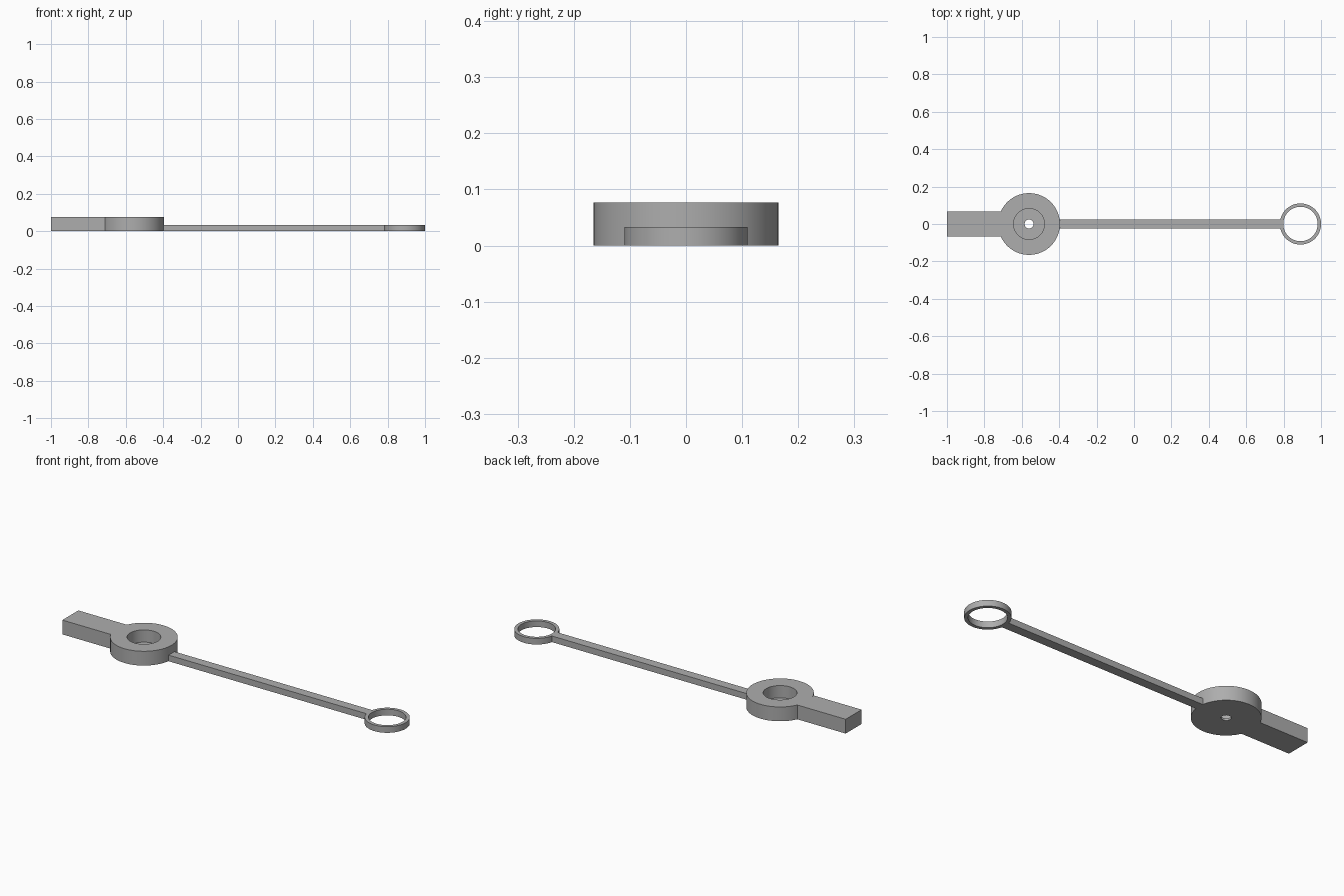
import bpy, bmesh, math

if "Cube" in bpy.data.objects:
    bpy.data.objects.remove(bpy.data.objects["Cube"], do_unlink=True)

SEGMENTS = 96
HUB_X, HUB_R, HUB_H = -0.561, 0.165, 0.077
RING_X, RING_R, RING_H = 0.89, 0.11, 0.033

grey = bpy.data.materials.new("plain grey")
grey.use_nodes = True
colour = (0.42, 0.42, 0.42, 1)
grey.diffuse_color = colour
grey.node_tree.nodes["Principled BSDF"].inputs["Base Color"].default_value = colour


def finish(name, bm):
    mesh = bpy.data.meshes.new(name)
    bm.to_mesh(mesh)
    bm.free()
    mesh.materials.append(grey)
    obj = bpy.data.objects.new(name, mesh)
    bpy.context.collection.objects.link(obj)
    bpy.ops.object.select_all(action="DESELECT")
    obj.select_set(True)
    bpy.context.view_layer.objects.active = obj
    bpy.ops.object.shade_smooth_by_angle(angle=math.radians(30))


def lathe(name, cx, profile):
    """Revolve a closed (radius, height) profile about a vertical axis."""
    bm = bmesh.new()
    loops = []
    for i in range(SEGMENTS):
        a = math.tau * i / SEGMENTS
        loops.append([bm.verts.new((cx + r * math.cos(a), r * math.sin(a), z))
                      for r, z in profile])
    n = len(profile)
    for i in range(SEGMENTS):
        p, q = loops[i], loops[(i + 1) % SEGMENTS]
        for j in range(n):
            k = (j + 1) % n
            bm.faces.new((p[j], q[j], q[k], p[k]))
    bmesh.ops.recalc_face_normals(bm, faces=bm.faces)
    finish(name, bm)


def end_points(cx, radius, half, side, steps=12):
    """Curved end that fits a round part; side is the way the bar leaves it."""
    pts = []
    for i in range(steps + 1):
        y = half * (2 * i / steps - 1)
        pts.append((cx + side * math.sqrt(radius ** 2 - y ** 2), y))
    return pts


def bar(name, left, right, height, cap_left=False):
    """Bar between two ends, each listed from -y to +y, open where it joins."""
    bm = bmesh.new()
    outline = right + left[::-1]
    low = [bm.verts.new((x, y, 0)) for x, y in outline]
    high = [bm.verts.new((x, y, height)) for x, y in outline]
    bm.faces.new(high)
    bm.faces.new(low[::-1])
    n, r = len(outline), len(right)
    walls = [r - 1, n - 1] + ([r] if cap_left else [])
    for i in walls:
        j = (i + 1) % n
        bm.faces.new((low[i], low[j], high[j], high[i]))
    finish(name, bm)


# Round hub with a deep recess and a small through hole
lathe("hub", HUB_X, [(HUB_R, 0), (HUB_R, HUB_H), (0.0825, HUB_H),
                     (0.0825, 0.011), (0.024, 0.011), (0.024, 0)])

# Thin ring at the far end
lathe("end_ring", RING_X, [(RING_R, 0), (RING_R, RING_H),
                           (0.092, RING_H), (0.092, 0)])

# Short thick handle
bar("handle", [(-1, -0.068), (-1, 0.068)],
    end_points(HUB_X, HUB_R, 0.068, -1), HUB_H, cap_left=True)

# Long thin arm from hub to ring
bar("arm", end_points(HUB_X, HUB_R, 0.025, 1),
    end_points(RING_X, RING_R, 0.025, -1), RING_H)
